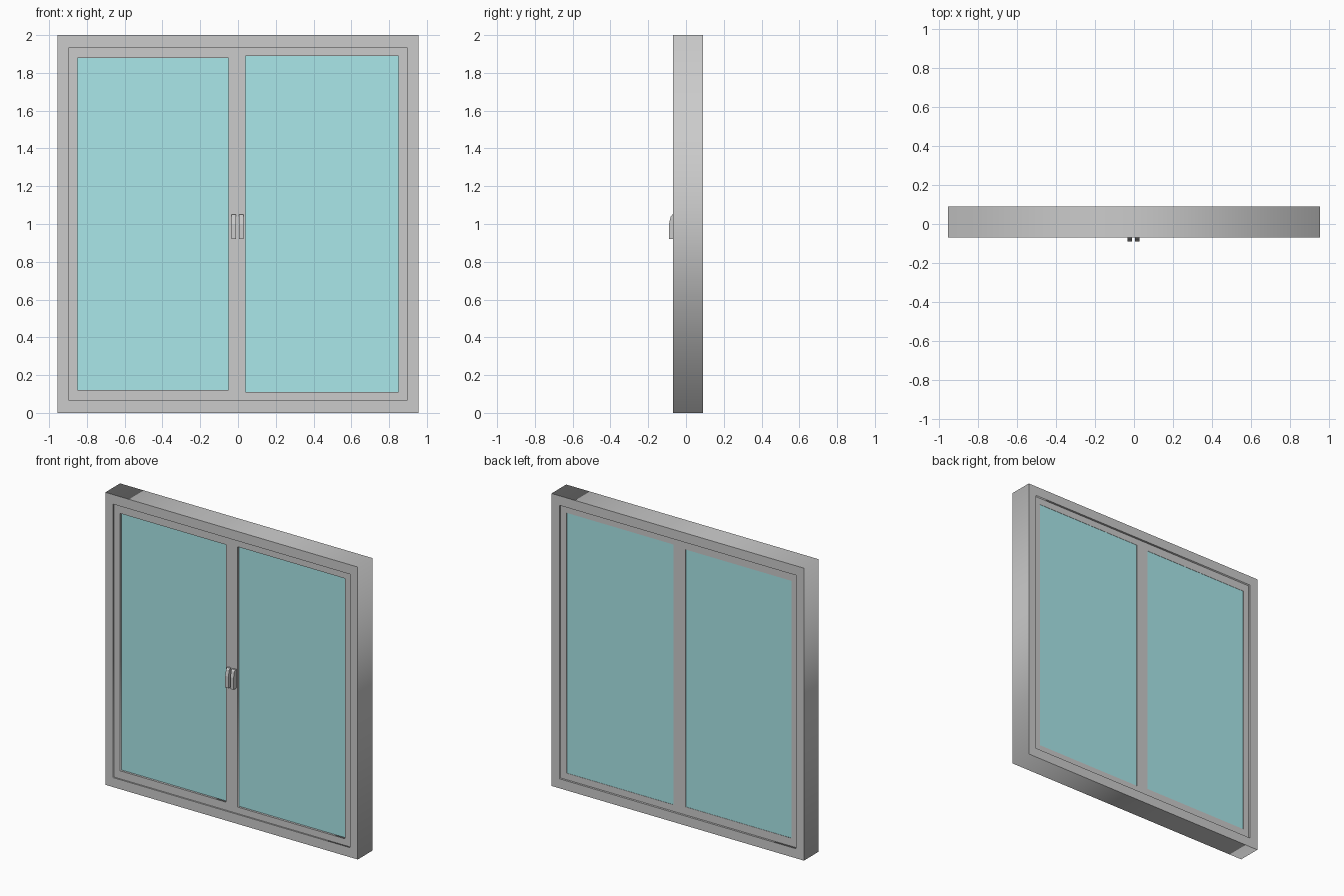
import bpy, bmesh

if "Cube" in bpy.data.objects:
    bpy.data.objects.remove(bpy.data.objects["Cube"])


def finish(name, bm, color=None):
    bmesh.ops.remove_doubles(bm, verts=bm.verts, dist=1e-5)
    bmesh.ops.recalc_face_normals(bm, faces=bm.faces)
    me = bpy.data.meshes.new(name)
    bm.to_mesh(me)
    bm.free()
    ob = bpy.data.objects.new(name, me)
    bpy.context.collection.objects.link(ob)
    if color:
        mat = bpy.data.materials.new(name + "_colour")
        mat.diffuse_color = color
        mat.use_nodes = True
        mat.node_tree.nodes["Principled BSDF"].inputs["Base Color"].default_value = mat.diffuse_color
        me.materials.append(mat)
    return ob


def panel(name, rects, y0, y1, color=None):
    """Slab from y0 to y1: first rect (x0, z0, x1, z1) is the outline, the rest are holes."""
    cu = bpy.data.curves.new(name + "_outline", 'CURVE')
    cu.dimensions = '2D'
    cu.fill_mode = 'BOTH'
    cu.extrude = (y1 - y0) / 2
    for x0, z0, x1, z1 in rects:
        sp = cu.splines.new('POLY')
        sp.points.add(3)
        for p, (x, z) in zip(sp.points, ((x0, z0), (x1, z0), (x1, z1), (x0, z1))):
            p.co = (x, z, 0, 1)
        sp.use_cyclic_u = True
    tmp = bpy.data.objects.new(name + "_tmp", cu)
    bm = bmesh.new()
    bm.from_mesh(tmp.to_mesh())
    tmp.to_mesh_clear()
    bpy.data.objects.remove(tmp)
    # stand the flat outline upright
    for v in bm.verts:
        x, z, d = v.co
        v.co = (x, (y0 + y1) / 2 - d, z)
    return finish(name, bm, color)


# Openings (x0, z0, x1, z1)
inner = (-0.895, 0.065, 0.895, 1.935)
panes = {"left": (-0.85, 0.12, -0.05, 1.88), "right": (0.04, 0.11, 0.85, 1.89)}

# Outer frame and the recessed sash with its centre mullion
panel("outer_frame", [(-0.955, 0, 0.955, 2), inner], -0.07, 0.09)
panel("sash_frame", [inner, *panes.values()], -0.06, 0.076)

# Glass
for side, rect in panes.items():
    panel(side + "_glass", [rect], -0.045, 0.074, (0.40, 0.80, 0.82, 1))

# Handles: side profile (y, z) extruded along x
profile = [(-0.06, 0.92), (-0.09, 0.92), (-0.09, 1.0), (-0.081, 1.04),
           (-0.072, 1.05), (-0.06, 1.05)]
for side, x0, x1 in (("left", -0.034, -0.01), ("right", 0.005, 0.029)):
    bm = bmesh.new()
    face = bm.faces.new([bm.verts.new((x0, y, z)) for y, z in profile])
    ext = bmesh.ops.extrude_face_region(bm, geom=[face], use_keep_orig=True)
    bmesh.ops.translate(bm, vec=(x1 - x0, 0, 0),
                        verts=[g for g in ext["geom"] if isinstance(g, bmesh.types.BMVert)])
    finish(side + "_handle", bm)
